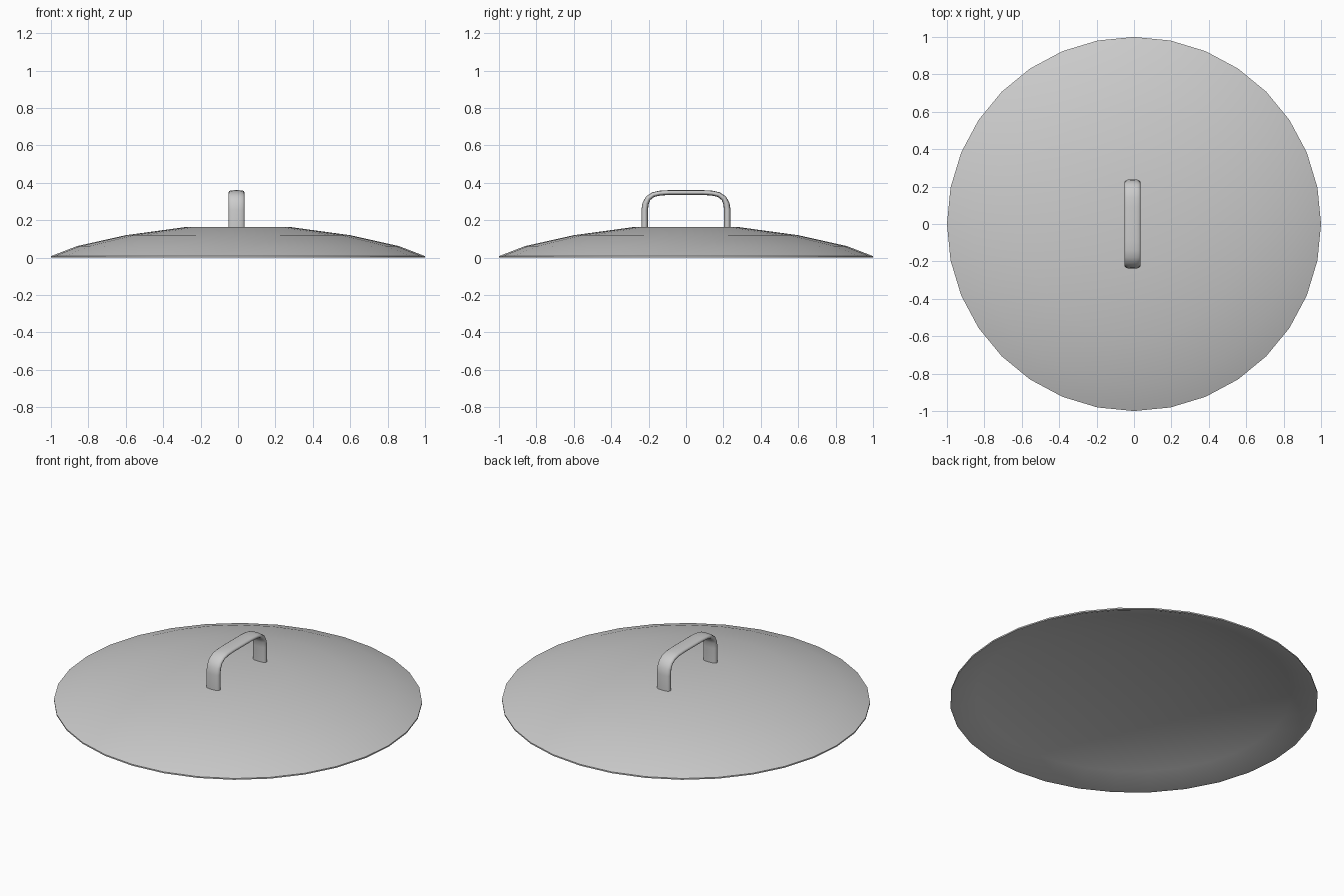
import bpy, bmesh
from math import cos, sin, pi
from mathutils import Vector

if "Cube" in bpy.data.objects:
    bpy.data.objects.remove(bpy.data.objects["Cube"])


def finish(name, bm, angle):
    bmesh.ops.recalc_face_normals(bm, faces=bm.faces)
    mesh = bpy.data.meshes.new(name)
    bm.to_mesh(mesh)
    bm.free()
    obj = bpy.data.objects.new(name, mesh)
    bpy.context.collection.objects.link(obj)
    bpy.ops.object.select_all(action='DESELECT')
    obj.select_set(True)
    bpy.context.view_layer.objects.active = obj
    bpy.ops.object.shade_smooth_by_angle(angle=angle)
    return obj


def loft(name, rings, angle):
    """Skin a list of closed rings and cap both ends."""
    bm = bmesh.new()
    loops = [[bm.verts.new(p) for p in ring] for ring in rings]
    n = len(loops[0])
    for a, b in zip(loops, loops[1:]):
        for i in range(n):
            j = (i + 1) % n
            bm.faces.new((a[i], a[j], b[j], b[i]))
    bm.faces.new(loops[0])
    bm.faces.new(loops[-1])
    return finish(name, bm, angle)


# Domed lid: thin shell, outer surface, small lip, then hollow underside
SIDES = 32
profile = [(0.27, 0.165), (0.60, 0.12), (0.86, 0.062), (0.99, 0.012),
           (1.0, 0.008), (1.0, 0.0), (0.985, 0.0),
           (0.857, 0.050), (0.598, 0.108), (0.268, 0.153)]
rings = [[(r * cos(2 * pi * i / SIDES), r * sin(2 * pi * i / SIDES), z)
          for i in range(SIDES)] for r, z in profile]
loft("lid", rings, 1.0)

# Arched strap handle: oval section swept along a path in the y-z plane
half = [(0.221, 0.157), (0.221, 0.255), (0.216, 0.29), (0.202, 0.318),
        (0.175, 0.337), (0.14, 0.345), (0.09, 0.348)]
path = [Vector((0, -y, z)) for y, z in half]
path += [Vector((0, y, z)) for y, z in reversed(half)]
rings = []
for k, p in enumerate(path):
    t = (path[min(k + 1, len(path) - 1)] - path[max(k - 1, 0)]).normalized()
    if k in (0, len(path) - 1):
        t = Vector((0, 0, 1 if k == 0 else -1))
    normal = Vector((0, -t.z, t.y))
    thick = 0.018 - 0.005 * abs(t.y)
    ring = []
    for i in range(16):
        a = 2 * pi * i / 16
        c, s = cos(a), sin(a)
        # slightly squared oval
        w = 0.043 * (1 if c > 0 else -1) * abs(c) ** 0.75
        h = thick * (1 if s > 0 else -1) * abs(s) ** 0.75
        ring.append(p + Vector((w - 0.008, 0, 0)) + normal * h)
    rings.append(ring)
loft("handle", rings, 1.0)
